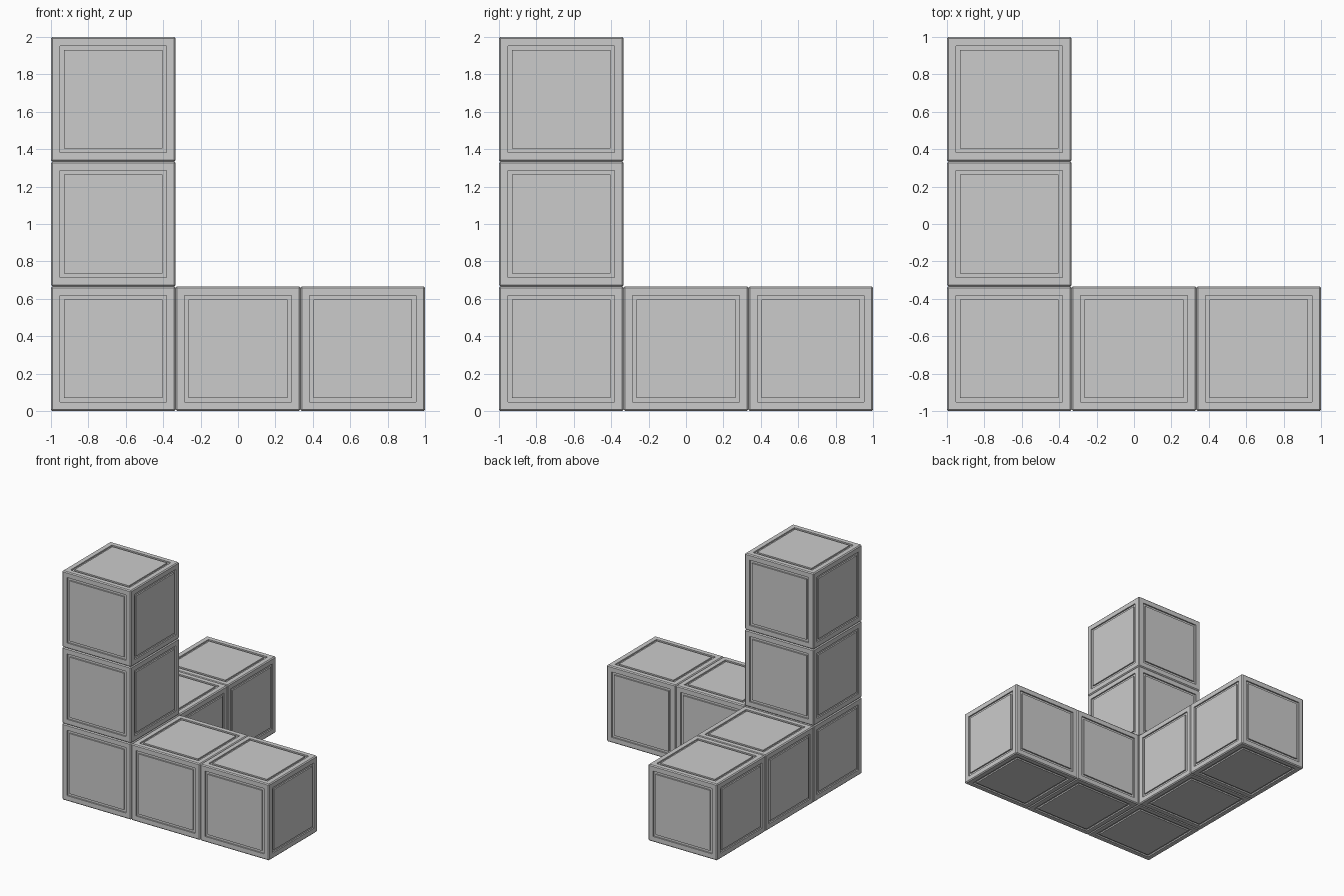
import bpy
import bmesh

if "Cube" in bpy.data.objects:
    bpy.data.objects.remove(bpy.data.objects["Cube"])

SIZE = 2 / 3      # edge length of one cube
BEVEL = 0.008     # small chamfer on the cube edges
DEPTH = 0.012     # depth of the groove around each panel


def make_cube_mesh():
    """Chamfered cube with a square groove framing a panel on every side."""
    bm = bmesh.new()
    bmesh.ops.create_cube(bm, size=SIZE)
    bmesh.ops.bevel(bm, geom=bm.edges[:], offset=BEVEL, segments=1,
                    affect='EDGES', profile=0.5)
    panels = [f for f in bm.faces if f.calc_area() > 0.2]
    # frame, groove wall down, groove floor, groove wall up to the panel
    for thickness, depth in ((0.048 - BEVEL, 0), (0, -DEPTH),
                             (0.022, 0), (0, DEPTH)):
        bmesh.ops.inset_individual(bm, faces=panels, thickness=thickness,
                                   depth=depth, use_even_offset=True)
    mesh = bpy.data.meshes.new("panelled_cube")
    bm.to_mesh(mesh)
    bm.free()
    return mesh


cube_mesh = make_cube_mesh()


def place(name, ix, iy, iz):
    obj = bpy.data.objects.new(name, cube_mesh)
    obj.location = (-1 + (ix + 0.5) * SIZE,
                    -1 + (iy + 0.5) * SIZE,
                    (iz + 0.5) * SIZE)
    bpy.context.collection.objects.link(obj)


# Corner cube and three arms of two cubes each
place("corner_cube", 0, 0, 0)
for i in (1, 2):
    place(f"right_arm_cube_{i}", i, 0, 0)
    place(f"back_arm_cube_{i}", 0, i, 0)
    place(f"tower_cube_{i}", 0, 0, i)
